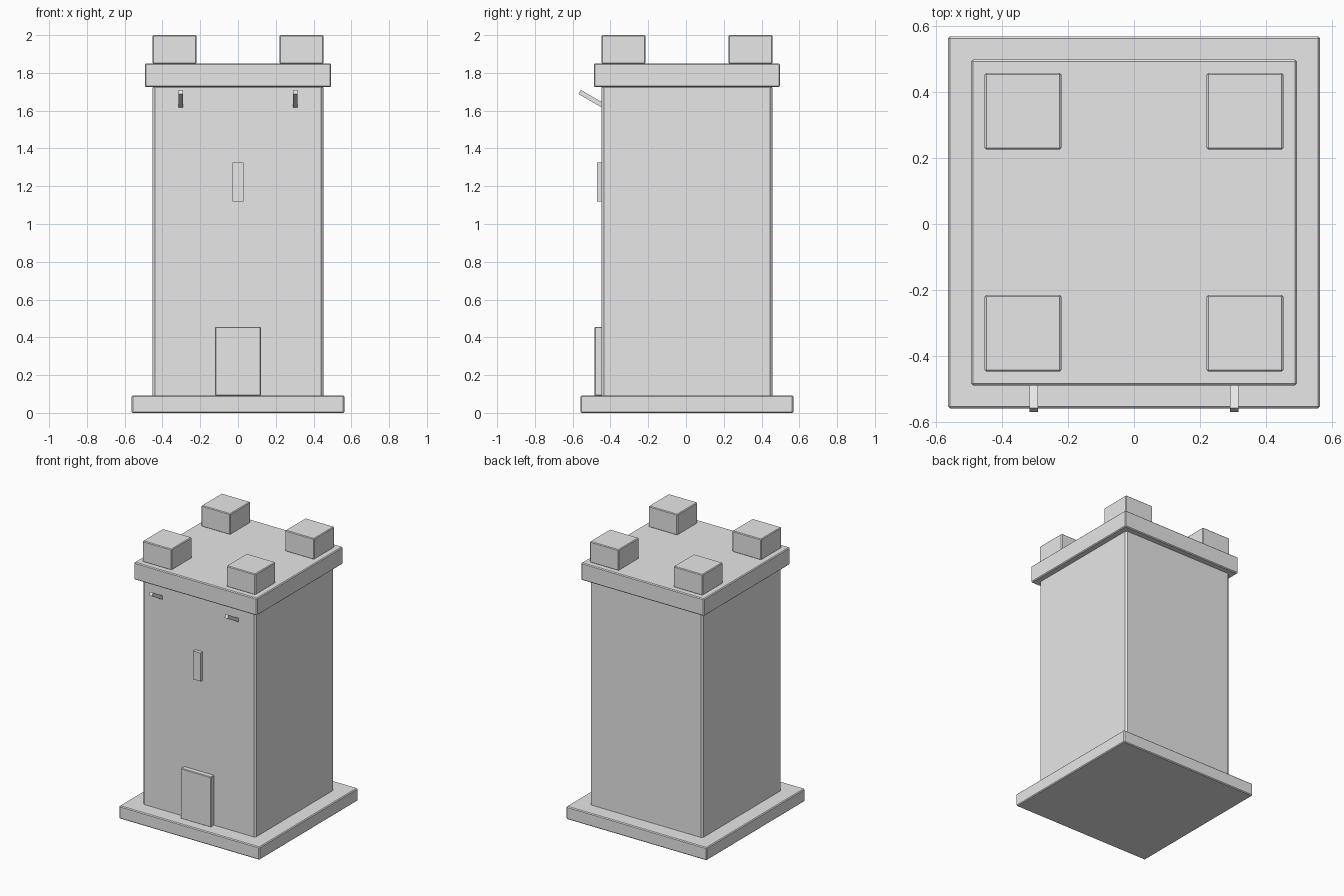
import bpy
from math import radians

default_cube = bpy.data.objects.get("Cube")
if default_cube:
    bpy.data.objects.remove(default_cube, do_unlink=True)

GREY = (0.8, 0.8, 0.8, 1.0)
stone = bpy.data.materials.new("light_grey_stone")
stone.use_nodes = True
stone.diffuse_color = GREY
stone.node_tree.nodes["Principled BSDF"].inputs["Base Color"].default_value = GREY

OFFSET = 0.005  # the square parts sit slightly behind centre


def box(name, low, high, bevel=0.0):
    """Box between two corners, with chamfered edges if bevel is set."""
    centre = [(a + b) / 2 for a, b in zip(low, high)]
    bpy.ops.mesh.primitive_cube_add(size=1, location=centre)
    obj = bpy.context.object
    obj.name = name
    obj.dimensions = [b - a for a, b in zip(low, high)]
    bpy.ops.object.transform_apply(location=False, rotation=False, scale=True)
    obj.data.materials.append(stone)
    if bevel:
        mod = obj.modifiers.new("chamfer", "BEVEL")
        mod.width = bevel
        mod.segments = 1
    return obj


def slab(name, half, bottom, top, bevel):
    """Square block around the tower axis."""
    return box(name, (-half, OFFSET - half, bottom), (half, OFFSET + half, top), bevel)


# Stacked tower blocks
slab("base_plinth", 0.563, 0.0, 0.093, 0.006)
slab("tower_body", 0.452, 0.08, 1.735, 0.012)
slab("roof_slab", 0.493, 1.725, 1.85, 0.006)

# Corner battlements
for x, side in ((-1, "right"), (1, "left")):
    for y, end in ((-1, "front"), (1, "back")):
        cx, cy, half = x * 0.336, y * 0.336 + OFFSET, 0.116
        box(f"battlement_{end}_{side}", (cx - half, cy - half, 1.848),
            (cx + half, cy + half, 2.0), 0.005)

# Door and window slit on the front
box("door", (-0.121, -0.484, 0.09), (0.121, -0.44, 0.455), 0.004)
box("window_slit", (-0.03, -0.472, 1.12), (0.03, -0.44, 1.325))

# Short poles rising out of the front wall
for x, side in ((-1, "right"), (1, "left")):
    pole = box(f"wall_pole_{side}", (-0.0125, -0.08, -0.0125), (0.0125, 0.08, 0.0125))
    pole.location = (x * 0.303, -0.494, 1.659)
    pole.rotation_euler.x = radians(-30)
